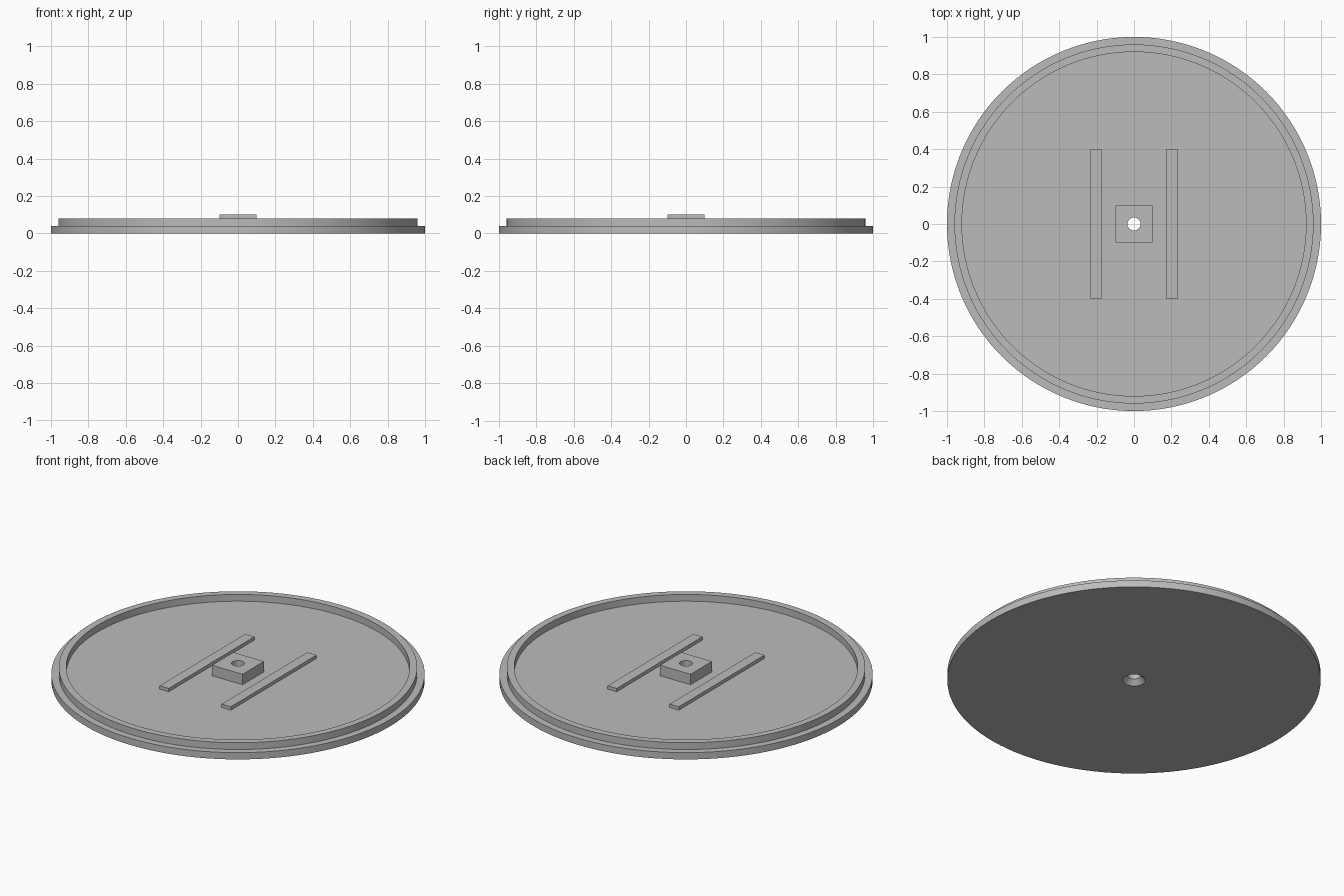
import bpy
import bmesh
import math

if "Cube" in bpy.data.objects:
    bpy.data.objects.remove(bpy.data.objects["Cube"], do_unlink=True)

SEGMENTS = 128
FLOOR = 0.04      # top of the base plate
HOLE = 0.035      # radius of the screw hole

grey = bpy.data.materials.new("plain grey")
grey.use_nodes = True
colour = (0.5, 0.5, 0.5, 1)
grey.diffuse_color = colour
grey.node_tree.nodes["Principled BSDF"].inputs["Base Color"].default_value = colour


def finish(name, bm):
    bmesh.ops.recalc_face_normals(bm, faces=bm.faces)
    mesh = bpy.data.meshes.new(name)
    bm.to_mesh(mesh)
    bm.free()
    mesh.materials.append(grey)
    obj = bpy.data.objects.new(name, mesh)
    bpy.context.collection.objects.link(obj)
    bpy.ops.object.select_all(action="DESELECT")
    obj.select_set(True)
    bpy.context.view_layer.objects.active = obj
    bpy.ops.object.shade_smooth_by_angle(angle=math.radians(30))
    return obj


def lathe(name, profile):
    """Sweep a closed profile of (radius, z, is_square) points around z."""
    bm = bmesh.new()
    rings = []
    for radius, z, is_square in profile:
        ring = []
        for i in range(SEGMENTS):
            a = math.tau * i / SEGMENTS
            c, s = math.cos(a), math.sin(a)
            r = radius / max(abs(c), abs(s)) if is_square else radius
            ring.append(bm.verts.new((r * c, r * s, z)))
        rings.append(ring)
    for k, ring in enumerate(rings):
        above = rings[(k + 1) % len(rings)]
        for i in range(SEGMENTS):
            j = (i + 1) % SEGMENTS
            bm.faces.new((ring[i], ring[j], above[j], above[i]))
    return finish(name, bm)


def box(name, x, width, length, bottom, top):
    bm = bmesh.new()
    bmesh.ops.create_cube(bm, size=1)
    bmesh.ops.scale(bm, vec=(width, length, top - bottom), verts=bm.verts)
    bmesh.ops.translate(bm, vec=(x, 0, (bottom + top) / 2), verts=bm.verts)
    return finish(name, bm)


# Round plate with raised rim and countersunk hole
outline = [(0.062, 0), (1, 0), (1, FLOOR), (0.96, FLOOR), (0.96, 0.08),
           (0.92, 0.08), (0.92, FLOOR), (HOLE, FLOOR), (HOLE, 0.028)]
lathe("round_plate", [(r, z, False) for r, z in outline])

# Square boss with the hole running through it
lathe("centre_boss", [(HOLE, FLOOR, False), (0.1, FLOOR, True),
                      (0.1, 0.102, True), (HOLE, 0.102, False)])

# Two low rails beside the boss
for side, x in (("left", 0.203), ("right", -0.203)):
    box(side + "_rail", x, 0.06, 0.8, FLOOR, 0.06)
